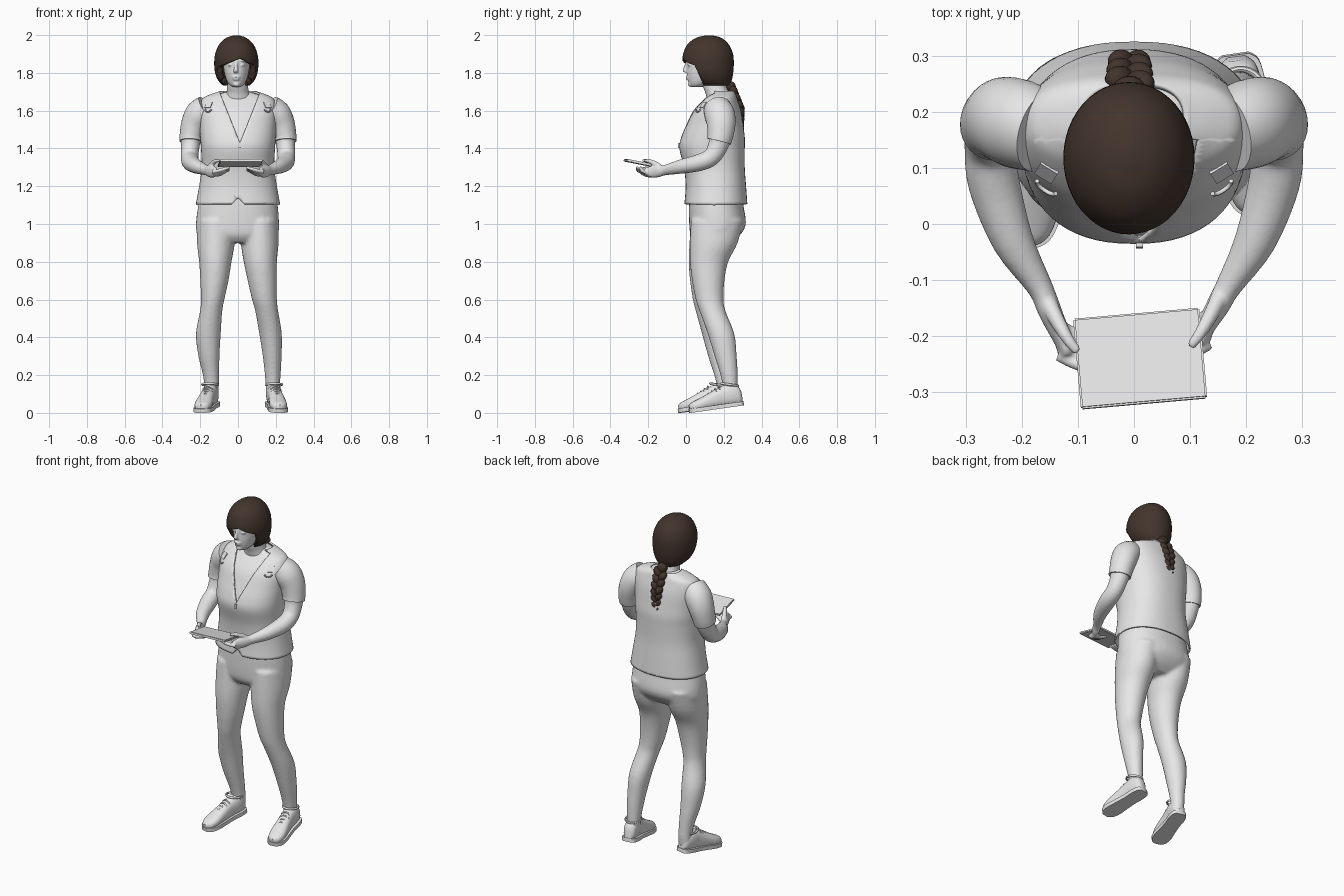
import bpy, bmesh, math
from mathutils import Vector, Matrix
from mathutils.bvhtree import BVHTree

if "Cube" in bpy.data.objects:
    bpy.data.objects.remove(bpy.data.objects["Cube"])

def material(name, rgb):
    m = bpy.data.materials.new(name)
    m.diffuse_color = (*rgb, 1)
    m.use_nodes = True
    m.node_tree.nodes["Principled BSDF"].inputs["Base Color"].default_value = m.diffuse_color
    return m

GREY = material("light grey", (0.8, 0.8, 0.8))
BROWN = material("dark brown hair", (0.056, 0.035, 0.026))
X, Y, Z = Vector((1, 0, 0)), Vector((0, 1, 0)), Vector((0, 0, 1))

def smooth_rings(rings, steps):
    """Catmull-Rom interpolation of (x, y, z, rx, ry) rings."""
    out = []
    for i in range(len(rings) - 1):
        a, b, c, d = (rings[max(0, min(len(rings) - 1, i + k))] for k in (-1, 0, 1, 2))
        for s in range(steps):
            t = s / steps
            out.append([0.5 * (2*q + (r - p)*t + (2*p - 5*q + 4*r - w)*t*t + (3*q - p - 3*r + w)*t**3)
                        for p, q, r, w in zip(a, b, c, d)])
    return out + [list(rings[-1])]

def loft(bm, rings, n=24, ref=X, p=2.0, steps=4, axis=None, caps=(True, True)):
    """Skin of superellipse rings; rx lies along ref, axis fixes the ring normal."""
    rs = smooth_rings(rings, steps)
    loops = []
    for i, r in enumerate(rs):
        t = axis or (Vector(rs[min(i + 1, len(rs) - 1)][:3]) - Vector(rs[max(i - 1, 0)][:3])).normalized()
        u = (ref - t * t.dot(ref)).normalized()
        v = t.cross(u)
        loop = []
        for k in range(n):
            c, s = math.cos(math.tau * k / n), math.sin(math.tau * k / n)
            c, s = (math.copysign(abs(q) ** (2 / p), q) for q in (c, s))
            loop.append(bm.verts.new(Vector(r[:3]) + u * c * max(r[3], .002) + v * s * max(r[4], .002)))
        loops.append(loop)
    for a, b in zip(loops, loops[1:]):
        for k in range(n):
            bm.faces.new((a[k], a[(k + 1) % n], b[(k + 1) % n], b[k]))
    if caps[0]:
        bm.faces.new(loops[0][::-1])
    if caps[1]:
        bm.faces.new(loops[-1])

def ball(bm, loc, size, rot=None):
    m = Matrix.Translation(loc) @ (rot or Matrix()) @ Matrix.Diagonal((*size, 1))
    bmesh.ops.create_uvsphere(bm, u_segments=20, v_segments=12, radius=1, matrix=m)

def cut(bm, planes):
    """Remove the region lying on the positive side of every plane."""
    for co, no in planes:
        bmesh.ops.bisect_plane(bm, geom=bm.verts[:] + bm.edges[:] + bm.faces[:], plane_co=co, plane_no=no)
    gone = [f for f in bm.faces
            if all((f.calc_center_median() - Vector(co)).dot(Vector(no)) > 0 for co, no in planes)]
    bmesh.ops.delete(bm, geom=gone, context='FACES')

def finish(name, bm, mat=GREY, voxel=0, relax=4, thick=0):
    me = bpy.data.meshes.new(name)
    bm.to_mesh(me)
    bm.free()
    me.materials.append(mat)
    for f in me.polygons:
        f.use_smooth = True
    me.set_sharp_from_angle(angle=math.radians(45))
    ob = bpy.data.objects.new(name, me)
    bpy.context.collection.objects.link(ob)
    if thick:
        m = ob.modifiers.new("thickness", 'SOLIDIFY')
        m.thickness, m.offset = thick, -1
    if voxel:
        m = ob.modifiers.new("blend", 'REMESH')
        m.mode, m.voxel_size, m.use_smooth_shade = 'VOXEL', voxel, True
        m = ob.modifiers.new("relax", 'SMOOTH')
        m.factor, m.iterations = 0.5, relax
    return ob

# Trousers: hips and two legs blended together
bm = bmesh.new()
loft(bm, [(0, .16, 1.16, .195, .14), (0, .16, 1.1, .21, .144), (-.003, .167, 1.0, .22, .15),
          (-.002, .155, .94, .212, .13), (0, .145, .9, .17, .09)], axis=-Z, n=40, p=2.2)
loft(bm, [(-.115, .165, 1.02, .10, .14), (-.117, .145, .9, .10, .127), (-.12, .117, .8, .086, .103),
          (-.125, .108, .7, .075, .087), (-.134, .11, .6, .062, .074), (-.142, .12, .54, .059, .069),
          (-.157, .152, .42, .066, .068), (-.154, .175, .3, .056, .058), (-.143, .195, .2, .043, .046),
          (-.139, .205, .13, .038, .039), (-.139, .205, .07, .036, .036)], axis=-Z)
loft(bm, [(.113, .165, 1.02, .10, .14), (.115, .147, .9, .10, .127), (.118, .122, .8, .088, .102),
          (.128, .118, .7, .077, .086), (.14, .125, .6, .066, .074), (.152, .14, .54, .061, .069),
          (.172, .185, .42, .06, .071), (.181, .21, .3, .05, .059), (.184, .228, .2, .042, .046),
          (.184, .235, .13, .037, .039), (.184, .235, .07, .036, .036)], axis=-Z)
finish("trousers", bm, voxel=.009, relax=6)

# Shirt underneath and the sleeveless vest with its open neck
body = [(0, .158, 1.105, .223, .167), (0, .158, 1.2, .206, .16), (0, .15, 1.3, .192, .161),
        (0, .138, 1.4, .196, .173), (0, .143, 1.46, .2, .168), (0, .151, 1.52, .202, .152),
        (0, .163, 1.6, .205, .127), (0, .18, 1.66, .19, .092), (0, .188, 1.685, .15, .076),
        (0, .19, 1.705, .09, .064)]
bm = bmesh.new()
loft(bm, [(x, y, z - .008, a - .014, b - .014) for x, y, z, a, b in body[1:]], n=48, p=2.3, axis=Z)
finish("shirt", bm)
bm = bmesh.new()
loft(bm, body, n=64, p=2.3, axis=Z, steps=5, caps=(False, False))
front = ((0, .15, 0), (0, -1, 0))
cut(bm, [((.01, 0, 1.43), (-1, 0, .4)), ((.01, 0, 1.43), (1, 0, .4)), front])
cut(bm, [((0, 0, 1.14), (-1, 0, -1)), ((0, 0, 1.14), (1, 0, -1)), front])
tree = BVHTree.FromBMesh(bm)
finish("vest", bm, thick=.01)

# Vest trims laid on the surface: shoulder tabs, rings and zip pull
def on_vest(p):
    loc, no, _, _ = tree.find_nearest(Vector(p))
    return Matrix.Translation(loc) @ no.to_track_quat('Z', 'Y').to_matrix().to_4x4()

bm = bmesh.new()
for s in (-1, 1):
    m = on_vest((s * .16, .085, 1.635))
    bmesh.ops.create_cube(bm, size=1, matrix=m @ Matrix.Diagonal((.036, .036, .008, 1)))
    m = on_vest((s * .16, .06, 1.61)) @ Matrix.Translation((0, 0, .004))
    arc = [m @ Vector((.02 * math.cos(a), -.014 * math.sin(a), .004)) for a in
           [math.pi * k / 8 for k in range(9)]]
    loft(bm, [(*q, .004, .004) for q in arc], n=8, ref=Z, steps=1)
bmesh.ops.create_cube(bm, size=1, matrix=on_vest((.01, -.05, 1.415)) @ Matrix.Diagonal((.012, .026, .014, 1)))
finish("vest_trims", bm)

# Arms, hands and sleeves
for s, side, dy in ((-1, "left", 0), (1, "right", .02)):
    upper = [(s*.165, .165, 1.61, .068, .068), (s*.205, .178, 1.58, .07, .074), (s*.232, .186, 1.53, .063, .07),
             (s*.247, .182, 1.47, .056, .062)]
    bm = bmesh.new()
    loft(bm, upper + [(s*.252, .17, 1.415, .049, .053), (s*.256, .135, 1.355, .046, .047),
                      (s*.249, .07, 1.325, .046, .045), (s*.216, -.03, 1.303, .037, .037),
                      (s*.168, -.112, 1.285, .023, .027), (s*.15, -.155 + dy/2, 1.28, .021, .032),
                      (s*.13, -.2 + dy, 1.277, .017, .031), (s*.118, -.235 + dy, 1.28, .011, .02)])
    for i in range(4):  # fingers under the tablet
        y = dy - .018 * i
        loft(bm, [(s*.135, y - .18, 1.264 + .004*i, .011, .011), (s*.1, y - .197, 1.262 + .007*i, .0105, .0105),
                  (s*.07, y - .203, 1.277 + .005*i, .0095, .0095),
                  (s*.045, y - .205, 1.288 + .004*i, .007, .007)], n=12, ref=Y)
    loft(bm, [(s*.155, -.135 + dy/2, 1.29, .016, .016), (s*.138, -.17 + dy/2, 1.317, .014, .014),
              (s*.118, -.205 + dy/2, 1.333, .011, .011), (s*.1, -.228 + dy/2, 1.336, .008, .007)], n=12)
    finish(side + "_arm_and_hand", bm, voxel=.0045, relax=3)
    bm = bmesh.new()
    loft(bm, [(x, y, z, a + .006, b + .006) for x, y, z, a, b in upper] + [(s*.25, .175, 1.437, .06, .064)], n=32)
    finish(side + "_sleeve", bm)

# Tablet, tilted in the hands
bm = bmesh.new()
bmesh.ops.create_cube(bm, size=1, matrix=Matrix.Diagonal((.226, .164, .013, 1)))
bmesh.ops.bevel(bm, geom=bm.edges[:], offset=.003, segments=2, affect='EDGES')
bm.transform(Matrix.Translation((.011, -.24, 1.322)) @ Matrix.Rotation(math.radians(5), 4, 'Z')
             @ Matrix.Rotation(math.radians(-11), 4, 'X'))
finish("tablet", bm)

# Head and neck with nose, lips and eyes blended in
bm = bmesh.new()
loft(bm, [(0, .185, 1.64, .085, .07), (0, .168, 1.69, .062, .064), (-.003, .152, 1.73, .056, .062),
          (-.005, .145, 1.8, .055, .06)], axis=Z)
loft(bm, [(-.008, .052, 1.724, .018, .024), (-.008, .066, 1.735, .036, .047), (-.008, .08, 1.755, .05, .068),
          (-.008, .096, 1.79, .062, .09), (-.008, .105, 1.83, .069, .099), (-.008, .11, 1.88, .074, .105),
          (-.008, .115, 1.93, .068, .095), (-.008, .12, 1.965, .04, .06)], axis=Z, n=32)
loft(bm, [(-.01, .008, 1.862, .007, .008), (-.011, .0, 1.835, .008, .01), (-.012, -.006, 1.812, .012, .012),
          (-.012, .002, 1.801, .012, .008)], n=14, axis=-Z)
for dx in (-.03, .03):
    ball(bm, (-.009 + dx, .022, 1.843), (.015, .014, .009))
    ball(bm, (-.009 + dx, .017, 1.866), (.022, .013, .006))
ball(bm, (-.01, .012, 1.778), (.023, .013, .006))
ball(bm, (-.01, .014, 1.767), (.02, .013, .007))
ball(bm, (-.008, .026, 1.74), (.02, .016, .014))
finish("head_and_neck", bm, voxel=.0045, relax=3)

# Hair: swept cap with an opening for the face
bm = bmesh.new()
loft(bm, [(-.008, .15, 1.732, .07, .08), (-.009, .135, 1.76, .096, .107), (-.009, .125, 1.8, .112, .125),
          (-.009, .118, 1.85, .117, .135), (-.009, .117, 1.9, .112, .132), (-.009, .117, 1.95, .091, .11),
          (-.009, .12, 1.985, .054, .068), (-.009, .122, 1.999, .012, .015)],
     n=48, axis=Z, steps=5, caps=(False, True))
cut(bm, [((0, .05, 1.83), (0, -1, -.45)), ((0, 0, 1.872), (.38, 0, -1)), ((0, 0, 1.885), (-.5, 0, -1))])
finish("hair", bm, BROWN, thick=.03)

# Braid: alternating strands down the back
bm = bmesh.new()
ball(bm, (-.008, .238, 1.725), (.03, .026, .03))
for i in range(12):
    t = i / 11
    s = -1 if i % 2 else 1
    y = .25 + .04 * min(1, t * 2.2)
    r = .029 - .009 * t
    ball(bm, (-.008 + s * r * .62, y, 1.70 - .2 * t), (r * .8, r * .85, r * 1.15),
         Matrix.Rotation(math.radians(s * 35), 4, 'Y'))
ball(bm, (-.008, .291, 1.482), (.013, .013, .022))
finish("braid", bm, BROWN)

# Shoes: upper, sole, ankle rim and laces
shape = [(.137, .018, .07), (.122, .034, .1), (.08, .04, .118), (.03, .038, .108), (-.03, .042, .085),
         (-.09, .046, .062), (-.13, .036, .048), (-.149, .014, .036)]
for name, x, y, yaw in (("left_shoe", -.162, .11, -13), ("right_shoe", .2, .167, 8)):
    bm = bmesh.new()
    loft(bm, [(0, q, h / 2 + .006, w, h / 2) for q, w, h in shape], axis=-Y, p=2.4, n=28)
    edge = smooth_rings([(q * 1.02, w + .006) for q, w, h in shape], 4)
    outline = [(w, q) for q, w in edge] + [(-w, q) for q, w in reversed(edge)]
    low = bm.faces.new([bm.verts.new((a, b, 0)) for a, b in outline])
    res = bmesh.ops.extrude_face_region(bm, geom=[low])
    bmesh.ops.translate(bm, vec=(0, 0, .022), verts=[v for v in res['geom'] if isinstance(v, bmesh.types.BMVert)])
    rim = [(.042 * math.cos(a), .082 + .044 * math.sin(a), .118 - .012 * math.sin(a), .006, .006)
           for a in [math.tau * k / 24 for k in range(25)]]
    loft(bm, rim, n=8, ref=Z, steps=1)
    for i in range(4):
        q, z = .022 - .02 * i, .117 - .0095 * i
        loft(bm, [(-.027, q, z - .016, .004, .004), (0, q, z, .004, .004), (.027, q, z - .016, .004, .004)],
             n=8, ref=Y)
    bmesh.ops.recalc_face_normals(bm, faces=bm.faces[:])
    bm.transform(Matrix.Translation((x, y, .021)) @ Matrix.Rotation(math.radians(yaw), 4, 'Z')
                 @ Matrix.Rotation(math.radians(8), 4, 'X'))
    finish(name, bm)
